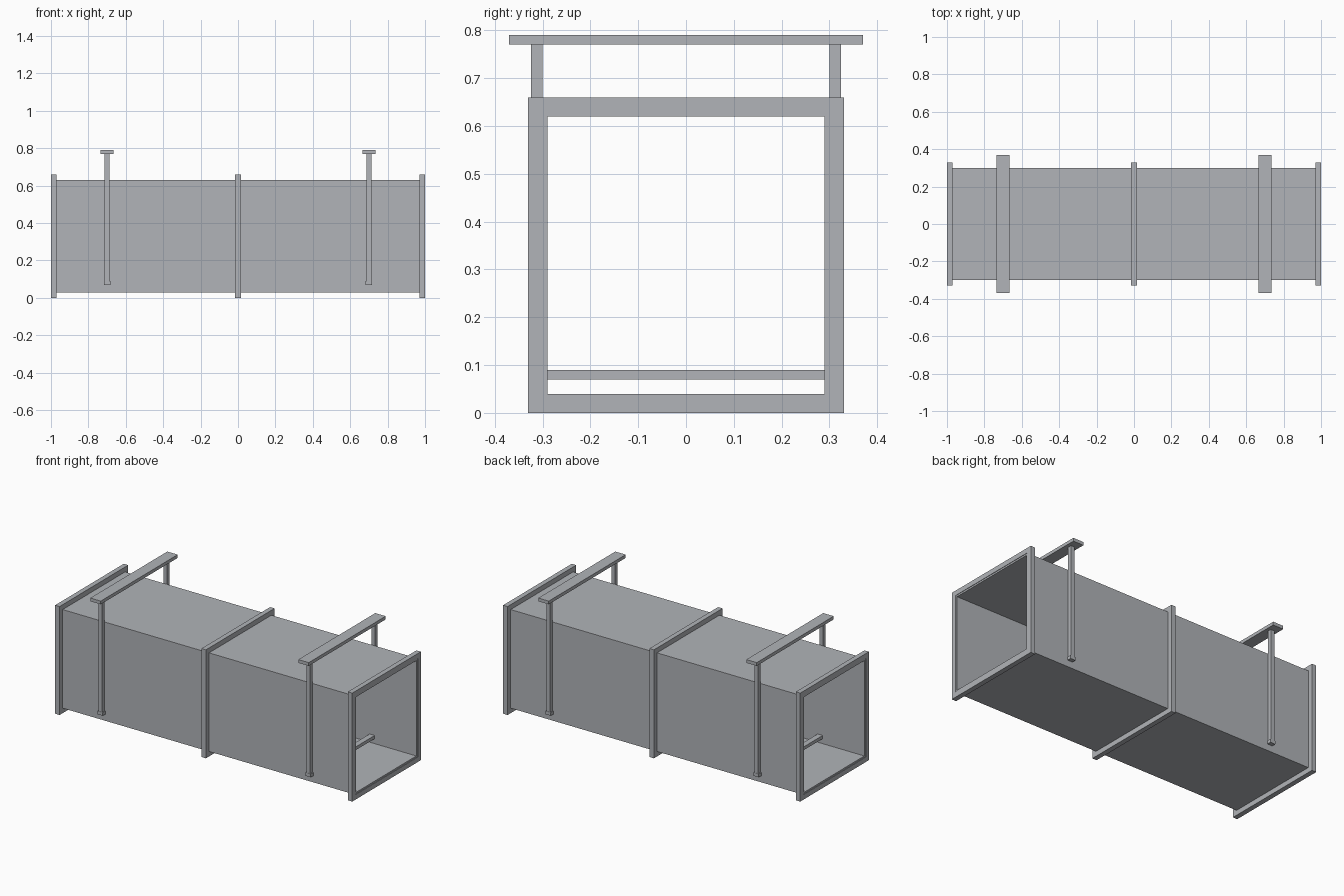
import bpy

if "Cube" in bpy.data.objects:
    bpy.data.objects.remove(bpy.data.objects["Cube"])

# Galvanised steel
steel = bpy.data.materials.new("galvanised_steel")
steel.diffuse_color = (0.44, 0.455, 0.48, 1)
steel.use_nodes = True
steel.node_tree.nodes["Principled BSDF"].inputs["Base Color"].default_value = steel.diffuse_color


def box(name, x, y, z):
    """Axis-aligned steel box from (min, max) ranges."""
    bpy.ops.mesh.primitive_cube_add(size=1, location=[(a + b) / 2 for a, b in (x, y, z)])
    ob = bpy.context.object
    ob.name = name
    ob.scale = [b - a for a, b in (x, y, z)]
    bpy.ops.object.transform_apply(location=False, rotation=False, scale=True)
    ob.data.materials.append(steel)
    return ob


# Duct: four sheet walls, open at both ends, just inside the end flanges
L = 0.997
for side, z in (("bottom", 0.03), ("top", 0.62)):
    box(f"duct_{side}_panel", (-L, L), (-0.29, 0.29), (z, z + 0.01))
for side, y in (("front", -0.30), ("back", 0.29)):
    box(f"duct_{side}_panel", (-L, L), (y, y + 0.01), (0.03, 0.63))

# Flange frames at both ends and at the middle joint
for place, x in (("left", (-1, -0.97)), ("middle", (-0.015, 0.015)), ("right", (0.97, 1))):
    for side, y in (("front", -0.33), ("back", 0.30)):
        box(f"{place}_flange_{side}", x, (y, y + 0.03), (0, 0.66))
    for side, z in (("bottom", 0), ("top", 0.63)):
        box(f"{place}_flange_{side}", x, (-0.30, 0.30), (z, z + 0.03))

# Hangers: top bracket, two rods and a lower cross bar
for place, x in (("left", -0.70), ("right", 0.70)):
    box(f"{place}_hanger_bracket", (x - 0.035, x + 0.035), (-0.37, 0.37), (0.77, 0.79))
    box(f"{place}_hanger_cross_bar", (x - 0.017, x + 0.017), (-0.325, 0.325), (0.07, 0.09))
    for side, y in (("front", -0.312), ("back", 0.312)):
        box(f"{place}_hanger_rod_{side}", (x - 0.0125, x + 0.0125),
            (y - 0.012, y + 0.012), (0.08, 0.77))
